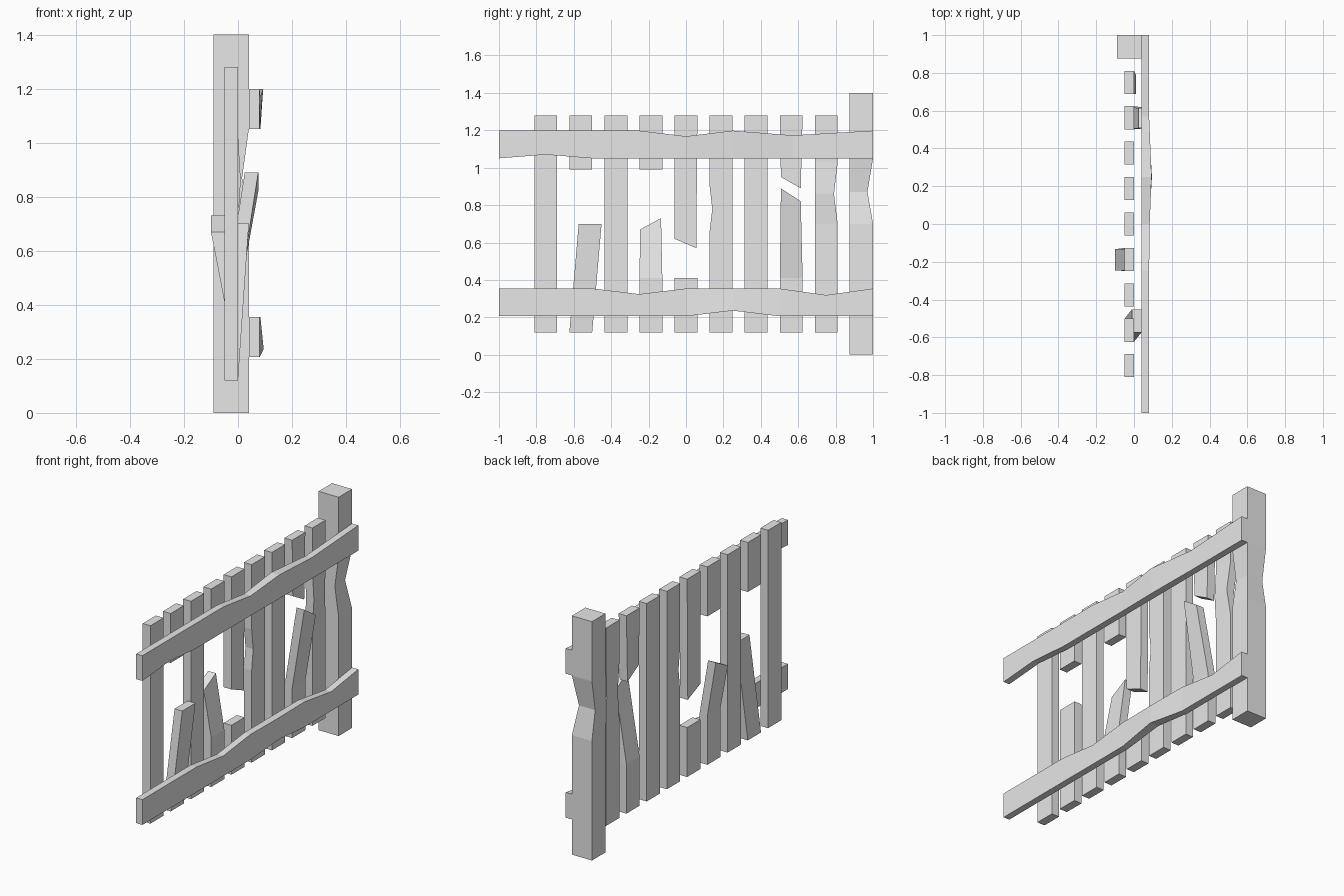
import bpy
import bmesh

cube = bpy.data.objects.get("Cube")
if cube:
    bpy.data.objects.remove(cube)

wood = bpy.data.materials.new("weathered_grey")
wood.use_nodes = True
GREY = (0.8, 0.8, 0.8, 1)
wood.diffuse_color = GREY
wood.node_tree.nodes["Principled BSDF"].inputs["Base Color"].default_value = GREY


def loft(name, rings):
    """Skin a beam through four-cornered rings and cap both ends."""
    bm = bmesh.new()
    loops = [[bm.verts.new(p) for p in ring] for ring in rings]
    for a, b in zip(loops, loops[1:]):
        for i in range(4):
            j = (i + 1) % 4
            bm.faces.new((a[i], a[j], b[j], b[i]))
    bm.faces.new(loops[0])
    bm.faces.new(loops[-1])
    bmesh.ops.recalc_face_normals(bm, faces=bm.faces)
    mesh = bpy.data.meshes.new(name)
    bm.to_mesh(mesh)
    bm.free()
    mesh.materials.append(wood)
    obj = bpy.data.objects.new(name, mesh)
    bpy.context.collection.objects.link(obj)


def upright(name, sections):
    """Sections: x range, y range, height at the low-y and high-y side."""
    loft(name, [((x0, y0, za), (x1, y0, za), (x1, y1, zb), (x0, y1, zb))
                for x0, x1, y0, y1, za, zb in sections])


def rail(name, base, sections):
    """Sections: y, bottom rise, top drop, outward bulge at bottom and top."""
    top = base + 0.148
    loft(name, [((0.04, y, base + rise), (0.08 + low, y, base + rise),
                 (0.08 + high, y, top - drop), (0.04, y, top - drop))
                for y, rise, drop, low, high in sections])


# Post with a worn dent
upright("post", [(-0.09, 0.04, 0.875, 1, 0, 0),
                 (-0.09, 0.04, 0.875, 1, 0.7, 0.7),
                 (-0.09, 0.015, 0.875, 0.97, 0.87, 0.87),
                 (-0.09, 0.04, 0.875, 1, 1.05, 1.05),
                 (-0.09, 0.04, 0.875, 1, 1.4, 1.4)])

# Two uneven rails
rail("upper_rail", 1.05, [(-1, 0, 0, 0, 0), (-0.75, 0.02, 0, 0, 0),
                          (-0.5, 0, 0, 0, 0), (-0.25, 0, 0, 0, 0),
                          (0, 0, 0.03, 0, 0.003), (0.25, 0, 0, 0.003, 0.013),
                          (0.57, 0, 0.025, 0, 0), (1, 0, 0, 0, 0)])
rail("lower_rail", 0.206, [(-1, 0, 0, 0, 0), (-0.5, 0, 0, 0, 0),
                           (-0.25, 0, 0.03, 0, 0), (0, 0, 0, 0, 0),
                           (0.25, 0.03, 0, 0.015, 0.003), (0.5, 0, 0, 0, 0),
                           (0.75, 0, 0.035, 0, 0), (1, 0, 0, 0, 0)])

# Pickets: evenly spaced, some whole, some snapped
BACK, FRONT, HALF, LOW, HIGH = -0.05, 0, 0.061, 0.12, 1.28


def picket(name, y, *cuts):
    """Cuts: x shift, low-y shift, high-y shift, height at each side."""
    upright(name, [(BACK + dx, FRONT + dx, y - HALF + d0, y + HALF + d1, za, zb)
                   for dx, d0, d1, za, zb in cuts])


def flat(z):
    return (0, 0, 0, z, z)


centres = [-0.75 + 0.1875 * i for i in range(9)]
for i in (0, 2, 6):
    picket(f"whole_picket_{i}", centres[i], flat(LOW), flat(HIGH))

picket("notched_picket", centres[5], flat(LOW), flat(0.66),
       (0, 0.014, 0, 0.78, 0.78), flat(0.9), flat(HIGH))
picket("dented_picket", centres[8], flat(LOW), flat(0.7),
       (0.01, 0, -0.02, 0.86, 0.86), flat(1.03), flat(HIGH))

for i in (1, 3):
    picket(f"picket_top_{i}", centres[i], flat(0.99), flat(HIGH))
picket("hanging_picket", centres[4], (0, 0, -0.006, 0.62, 0.57), flat(HIGH))
picket("snapped_picket_top", centres[7], (0, 0.006, -0.01, 0.95, 0.89), flat(HIGH))

picket("leaning_stub", centres[1], flat(LOW), (0.04, 0.05, 0.05, 0.7, 0.7))
picket("bent_back_stub", centres[3], flat(LOW), flat(0.41),
       (-0.05, 0.003, -0.007, 0.67, 0.73))
picket("short_stub", centres[4], flat(LOW), flat(0.41))
picket("bent_front_stub", centres[7], flat(LOW), flat(0.41),
       (0.075, 0.006, -0.01, 0.89, 0.82))
